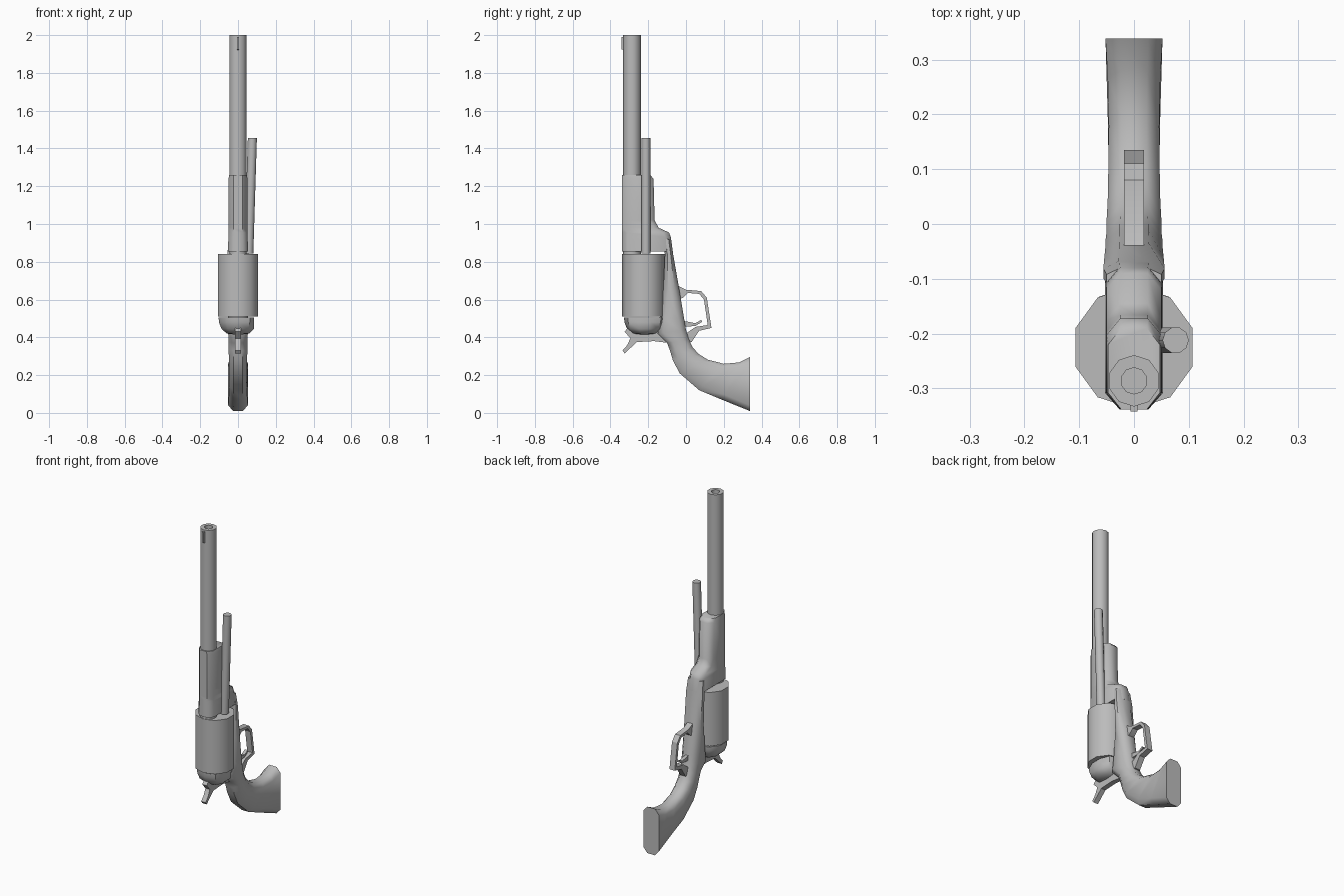
import bpy, bmesh, math
from mathutils import Vector

cube = bpy.data.objects.get("Cube")
if cube:
    bpy.data.objects.remove(cube, do_unlink=True)

STEEL = (0.5, 0.5, 0.5, 1)
steel = bpy.data.materials.new("grey steel")
steel.use_nodes = True
steel.diffuse_color = STEEL
steel.node_tree.nodes["Principled BSDF"].inputs["Base Color"].default_value = STEEL


def finish(name, bm, angle=40):
    bmesh.ops.recalc_face_normals(bm, faces=bm.faces)
    mesh = bpy.data.meshes.new(name)
    bm.to_mesh(mesh)
    bm.free()
    mesh.materials.append(steel)
    obj = bpy.data.objects.new(name, mesh)
    bpy.context.collection.objects.link(obj)
    bpy.ops.object.select_all(action='DESELECT')
    obj.select_set(True)
    bpy.context.view_layer.objects.active = obj
    if angle:
        bpy.ops.object.shade_smooth_by_angle(angle=math.radians(angle))
    return obj


def skin(bm, rings):
    """Join equal rings of points and cap both ends."""
    loops = [[bm.verts.new(p) for p in ring] for ring in rings]
    n = len(loops[0])
    for a, b in zip(loops, loops[1:]):
        for i in range(n):
            j = (i + 1) % n
            bm.faces.new((a[i], a[j], b[j], b[i]))
    bm.faces.new(loops[0])
    bm.faces.new(loops[-1])


def lathe(name, y, profile, sides=10, max_x=1):
    """Turn (radius, z) pairs about an upright axis at the given y."""
    bm = bmesh.new()
    turn = [math.tau * (i / sides + 0.25) for i in range(sides)]
    skin(bm, [[(min(r * math.cos(t), max_x), y + r * math.sin(t), z) for t in turn]
              for r, z in profile])
    return finish(name, bm)


def loft(name, stations, chamfer=0.03):
    """Chamfered sections, each from a front to a rear (y, z) point with a half width."""
    bm = bmesh.new()
    rings = []
    for y1, z1, y2, z2, w in stations:
        a, b = Vector((0, y1, z1)), Vector((0, y2, z2))
        d = (b - a).normalized() * min(chamfer, (b - a).length * 0.3)
        half = [(a, 0.5), (a + d, 1), (b - d, 1), (b, 0.5)]
        ring = [p + Vector((w * k, 0, 0)) for p, k in half]
        ring += [p - Vector((w * k, 0, 0)) for p, k in reversed(half)]
        rings.append(ring)
    skin(bm, rings)
    return finish(name, bm, 50)


def plate(name, outline, w):
    """Side outline in (y, z), extruded to both sides."""
    bm = bmesh.new()
    skin(bm, [[(x, y, z) for y, z in outline] for x in (-w, w)])
    return finish(name, bm, 30)


# Barrel with bored muzzle, and front sight
lathe("barrel", -0.286, [(0.047, 0.835), (0.047, 2), (0.024, 2), (0.024, 1.8)])
plate("front_sight", [(-0.325, 1.92), (-0.342, 1.925), (-0.342, 1.99), (-0.325, 1.99)], 0.006)

# Housing around the lower barrel, flaring back into the frame
loft("barrel_housing", [
    (-0.338, 1.26, -0.19, 1.26, 0.047),
    (-0.338, 1.24, -0.172, 1.24, 0.05),
    (-0.338, 1.02, -0.166, 1.02, 0.05),
    (-0.338, 0.98, -0.145, 0.98, 0.05),
    (-0.338, 0.955, -0.09, 0.955, 0.05),
    (-0.338, 0.93, -0.08, 0.93, 0.051),
    (-0.338, 0.855, -0.07, 0.855, 0.053)])

# Frame and curved grip
loft("frame_and_grip", [
    (-0.12, 0.92, -0.08, 0.92, 0.05),
    (-0.112, 0.84, -0.068, 0.84, 0.056),
    (-0.12, 0.65, -0.035, 0.65, 0.054),
    (-0.14, 0.5, -0.01, 0.5, 0.052),
    (-0.15, 0.42, 0.0, 0.44, 0.052),
    (-0.1, 0.37, 0.015, 0.39, 0.05),
    (-0.085, 0.33, 0.036, 0.345, 0.05),
    (-0.07, 0.28, 0.07, 0.31, 0.048),
    (-0.034, 0.21, 0.115, 0.282, 0.047),
    (0.07, 0.12, 0.2, 0.26, 0.046),
    (0.19, 0.07, 0.28, 0.267, 0.048),
    (0.338, 0.01, 0.338, 0.295, 0.052)])

# Rotating cylinder and the domed shield beneath it
lathe("cylinder", -0.225, [(0.1125, 0.51), (0.1125, 0.84)])
lathe("recoil_shield", -0.22, [(0.108, 0.505), (0.106, 0.48), (0.092, 0.445),
                               (0.062, 0.42), (0.02, 0.415)], max_x=0.085)

# Slightly tilted side rod
bm = bmesh.new()
turns = [math.tau * i / 10 for i in range(10)]
skin(bm, [[(x + 0.024 * math.cos(t), -0.212 + 0.024 * math.sin(t), z) for t in turns]
          for x, z in ((0.057, 0.845), (0.076, 1.455))])
finish("side_rod", bm)

# Hammer, trigger and trigger guard
plate("hammer", [(-0.3, 0.46), (-0.325, 0.43), (-0.295, 0.395), (-0.31, 0.36),
                 (-0.336, 0.33), (-0.325, 0.315), (-0.26, 0.375), (-0.17, 0.38),
                 (-0.09, 0.37), (-0.09, 0.46)], 0.015)
plate("trigger", [(-0.03, 0.49), (0.05, 0.475), (0.08, 0.492), (0.085, 0.482),
                  (0.05, 0.46), (-0.03, 0.455)], 0.01)
plate("trigger_guard", [
    (-0.045, 0.675), (0.0, 0.652), (0.08, 0.645), (0.11, 0.61), (0.135, 0.45),
    (0.07, 0.435), (0.03, 0.375), (0.0, 0.37), (0.0, 0.42), (0.05, 0.455),
    (0.115, 0.465), (0.095, 0.6), (0.07, 0.63), (0.01, 0.635), (-0.015, 0.61),
    (-0.045, 0.6)], 0.018)
